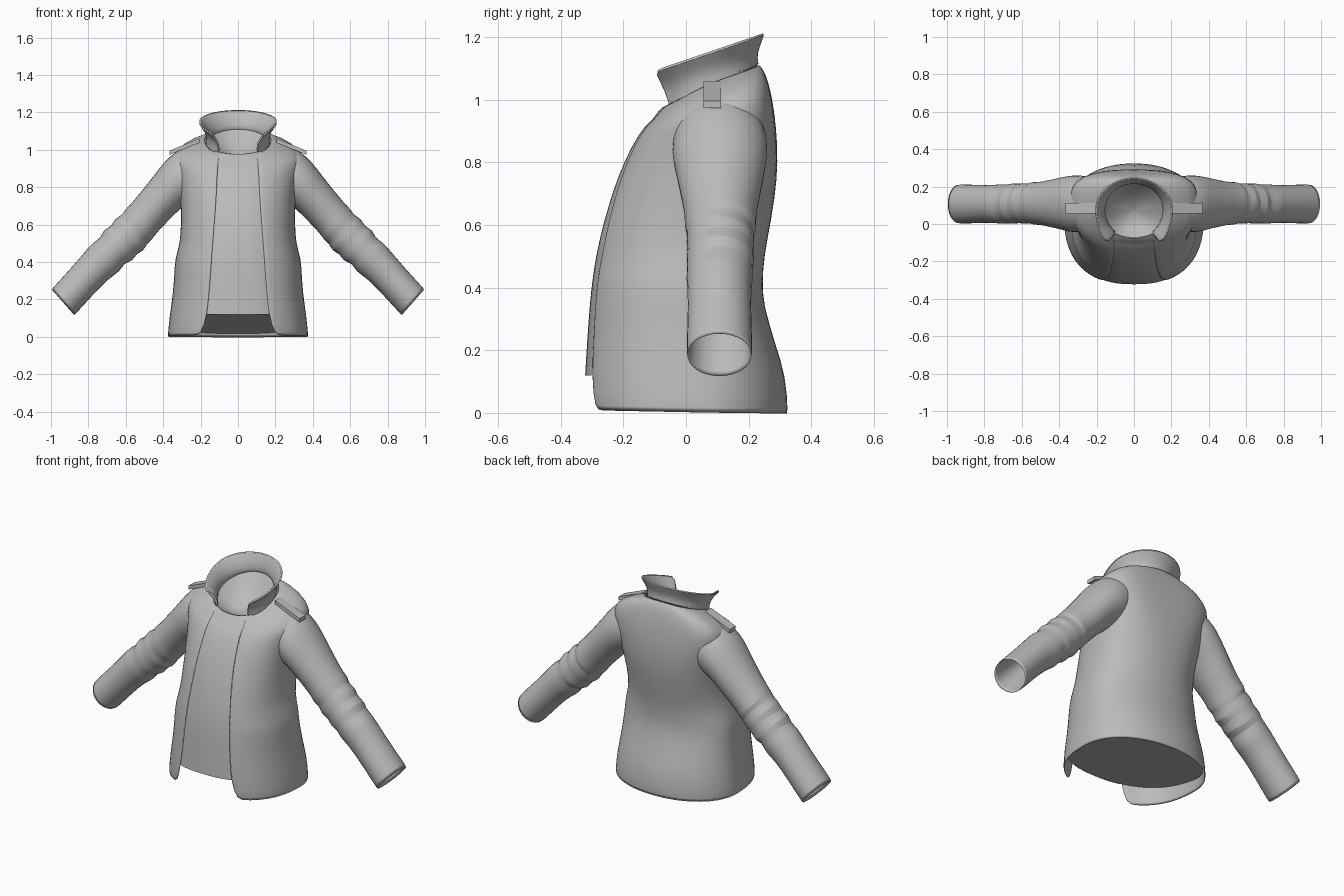
import bpy, bmesh
from math import sin, cos, asin, pi, radians
from mathutils import Vector

if "Cube" in bpy.data.objects:
    bpy.data.objects.remove(bpy.data.objects["Cube"], do_unlink=True)

grey = bpy.data.materials.new("plain grey cloth")
grey.use_nodes = True
GREY = (0.5, 0.5, 0.5, 1)
grey.diffuse_color = GREY
grey.node_tree.nodes["Principled BSDF"].inputs["Base Color"].default_value = GREY


def finish(name, bm, subdiv=1, thick=0):
    bmesh.ops.recalc_face_normals(bm, faces=bm.faces)
    me = bpy.data.meshes.new(name)
    bm.to_mesh(me)
    bm.free()
    me.materials.append(grey)
    ob = bpy.data.objects.new(name, me)
    bpy.context.collection.objects.link(ob)
    if thick:
        m = ob.modifiers.new("thickness", "SOLIDIFY")
        m.thickness = thick
        m.offset = -1
    if subdiv:
        m = ob.modifiers.new("smooth", "SUBSURF")
        m.levels = m.render_levels = subdiv
    bpy.ops.object.select_all(action="DESELECT")
    ob.select_set(True)
    bpy.context.view_layer.objects.active = ob
    bpy.ops.object.shade_smooth_by_angle(angle=radians(50))
    return ob


def loft(rows, wrap_cols=False, wrap_rows=False, caps=False):
    """Skin a list of equally long point rows."""
    bm = bmesh.new()
    v = [[bm.verts.new(p) for p in row] for row in rows]
    nr, nc = len(v), len(v[0])
    for i in range(nr if wrap_rows else nr - 1):
        for j in range(nc if wrap_cols else nc - 1):
            a, b = v[i], v[(i + 1) % nr]
            k = (j + 1) % nc
            bm.faces.new((a[j], a[k], b[k], b[j]))
    if caps:
        bm.faces.new([r[0] for r in v])
        bm.faces.new([r[-1] for r in v])
    return bm


# Body sections: height, tilt, half width, widest y, front y, back y, opening half width
BODY = [
    (-0.004, -0.02, 0.379, 0.05, -0.326, 0.328, 0.195),
    (0.12, 0, 0.366, 0.05, -0.328, 0.32, 0.165),
    (0.22, 0, 0.350, 0.05, -0.322, 0.286, 0.155),
    (0.35, 0, 0.341, 0.04, -0.313, 0.247, 0.145),
    (0.42, 0, 0.338, 0.04, -0.305, 0.245, 0.14),
    (0.50, 0, 0.310, 0.04, -0.294, 0.25, 0.135),
    (0.62, 0, 0.305, 0.04, -0.266, 0.274, 0.125),
    (0.75, 0, 0.308, 0.06, -0.226, 0.293, 0.115),
    (0.86, 0, 0.325, 0.08, -0.176, 0.293, 0.11),
    (0.94, 0.1, 0.35, 0.1, -0.135, 0.284, 0.105),
    (0.99, 0.28, 0.335, 0.1, -0.11, 0.272, 0.1),
    (1.037, 0.42, 0.25, 0.09, -0.092, 0.255, 0.1),
    (1.06, 0.54, 0.175, 0.08, -0.08, 0.235, 0.1),
]


def front_power(ring):
    return 2.5 - 0.2 * ring[0]


def back_power(ring):
    """Boxier across the shoulder blades, round again at the neck."""
    z = ring[0]
    return 2.1 if z > 1.05 else 2.1 + 3.2 * max(0, z - 0.55)


def body_point(ring, t, inset=0):
    z, tilt, hw, yc, yf, yb, _ = ring
    n = front_power(ring) if sin(t) < 0 else back_power(ring)
    c, s = cos(t), sin(t)
    x = (hw - inset) * abs(c) ** (2 / n) * (1 if c > 0 else -1)
    depth = yb - yc - inset if s > 0 else yf - yc + inset
    y = yc + depth * abs(s) ** (2 / n)
    rise = y - 0.08
    return Vector((x, y, z + tilt * rise * (0.65 if rise > 0 else 1)))


def edge_angle(ring, grow=0):
    return asin(((ring[6] + grow) / ring[2]) ** (front_power(ring) / 2))


def body_rows(rings, start, span, cols, inset=0):
    return [[body_point(r, start(r) + span(r) * j / cols, inset)
             for j in range(cols + 1)] for r in rings]


# Jacket shell, open down the front
rows = body_rows(BODY, lambda r: -pi / 2 + edge_angle(r),
                 lambda r: 2 * pi - 2 * edge_angle(r), 32)
finish("jacket_body", loft(rows), 1, 0.008)

# Undershirt panel behind the opening
rows = body_rows(BODY[1:], lambda r: -pi / 2 - edge_angle(r, 0.03),
                 lambda r: 2 * edge_angle(r, 0.03), 8, 0.005)
finish("shirt_front", loft(rows), 1)

# Underside closing the body, rising towards the front
bm = bmesh.new()
ring = []
for j in range(48):
    p = body_point(BODY[1], 2 * pi * j / 48, 0.008)
    p.z = 0.07 - 0.17 * p.y
    ring.append(bm.verts.new(p))
bm.faces.new(ring)
finish("shirt_underside", bm, 0)

# Sunken lining inside the neck
rows = []
for k in (1, 0.8, 0.55, 0.3, 0.02):
    row = []
    for j in range(24):
        p = body_point(BODY[-1], 2 * pi * j / 24, 0.006)
        y = 0.078 + (p.y - 0.078) * k
        row.append((p.x * k, y, 1.045 + (p.z - 1.045) * k - 0.09 * (1 - k * k)))
    rows.append(row)
bm = loft(rows, wrap_cols=True)
bm.faces.new(list(bm.verts)[-24:])
finish("neck_lining", bm, 1)

# Flared standing collar: half width, front radius, back radius, height, tilt, front gap
COLLAR = [
    (0.176, 0.165, 0.162, 1.035, 0.5, 0.6), (0.168, 0.165, 0.152, 1.07, 0.42, 0.62),
    (0.182, 0.195, 0.160, 1.115, 0.36, 0.68), (0.216, 0.262, 0.18, 1.153, 0.34, 0.74),
    (0.204, 0.247, 0.168, 1.162, 0.34, 0.74), (0.166, 0.178, 0.146, 1.115, 0.36, 0.68),
    (0.152, 0.15, 0.138, 1.07, 0.42, 0.62), (0.158, 0.15, 0.144, 1.035, 0.5, 0.6),
]
rows = []
for hw, rf, rb, z, tilt, gap in COLLAR:
    row = []
    for j in range(25):
        t = -pi / 2 + gap + (2 * pi - 2 * gap) * j / 24
        y = 0.075 + (rf if sin(t) < 0 else rb) * sin(t)
        row.append((hw * cos(t), y, z + tilt * (y - 0.08)))
    rows.append(row)
finish("collar", loft(rows, wrap_rows=True, caps=True), 1)

# Sleeve sections: top x, top z, underarm x, underarm z, middle y, y radius, fold size
SLEEVE = [
    (0.17, 1.045, 0.17, 0.80, 0.115, 0.10, 0), (0.25, 1.033, 0.20, 0.75, 0.112, 0.142, 0),
    (0.34, 0.994, 0.25, 0.715, 0.108, 0.158, 0), (0.40, 0.932, 0.30, 0.69, 0.108, 0.153, 0),
    (0.45, 0.866, 0.35, 0.64, 0.11, 0.14, 0), (0.51, 0.79, 0.405, 0.585, 0.11, 0.127, 0),
    (0.575, 0.71, 0.445, 0.54, 0.11, 0.115, 0), (0.61, 0.68, 0.462, 0.51, 0.11, 0.118, 1),
    (0.62, 0.652, 0.485, 0.50, 0.11, 0.106, -0.8), (0.665, 0.63, 0.505, 0.455, 0.11, 0.115, 1),
    (0.675, 0.595, 0.54, 0.445, 0.11, 0.104, -1), (0.725, 0.57, 0.565, 0.40, 0.11, 0.115, 1),
    (0.73, 0.535, 0.605, 0.397, 0.108, 0.103, -0.8), (0.78, 0.505, 0.63, 0.345, 0.107, 0.110, 0.6),
    (0.81, 0.468, 0.68, 0.32, 0.107, 0.103, 0), (0.90, 0.362, 0.778, 0.22, 0.107, 0.104, 0),
    (1.005, 0.25, 0.878, 0.107, 0.107, 0.109, 0),
    (0.998, 0.25, 0.88, 0.115, 0.107, 0.102, 0), (0.89, 0.35, 0.79, 0.235, 0.107, 0.094, 0),
    (0.76, 0.48, 0.67, 0.37, 0.107, 0.09, 0),
]
along = Vector((0.68, 0, -0.73))
for side, label in ((1, "left"), (-1, "right")):
    rows = []
    for xt, zt, xb, zb, yc, ry, fold in SLEEVE:
        top, low = Vector((xt, yc, zt)), Vector((xb, yc, zb))
        row = []
        for j in range(16):
            t = 2 * pi * j / 16
            f = 1 + fold * 0.03 * sin(2 * t + xt * 20)
            p = (top + low) / 2 + (top - low) / 2 * cos(t) * f
            p += Vector((0, ry * f * sin(t), 0)) + along * fold * 0.012 * sin(t)
            p.x *= side
            row.append(p)
        rows.append(row)
    finish(label + "_sleeve", loft(rows, wrap_cols=True), 1)

    # Shoulder strap, a thin slab lying on the slope
    bm = bmesh.new()
    bmesh.ops.create_cube(bm, size=1)
    for v in bm.verts:
        u = v.co.x + 0.5
        v.co = Vector((side * (0.205 + 0.16 * u), 0.084 + v.co.y * 0.056,
                       1.05 - 0.065 * u + v.co.z * 0.022))
    finish(label + "_shoulder_strap", bm, 0)
